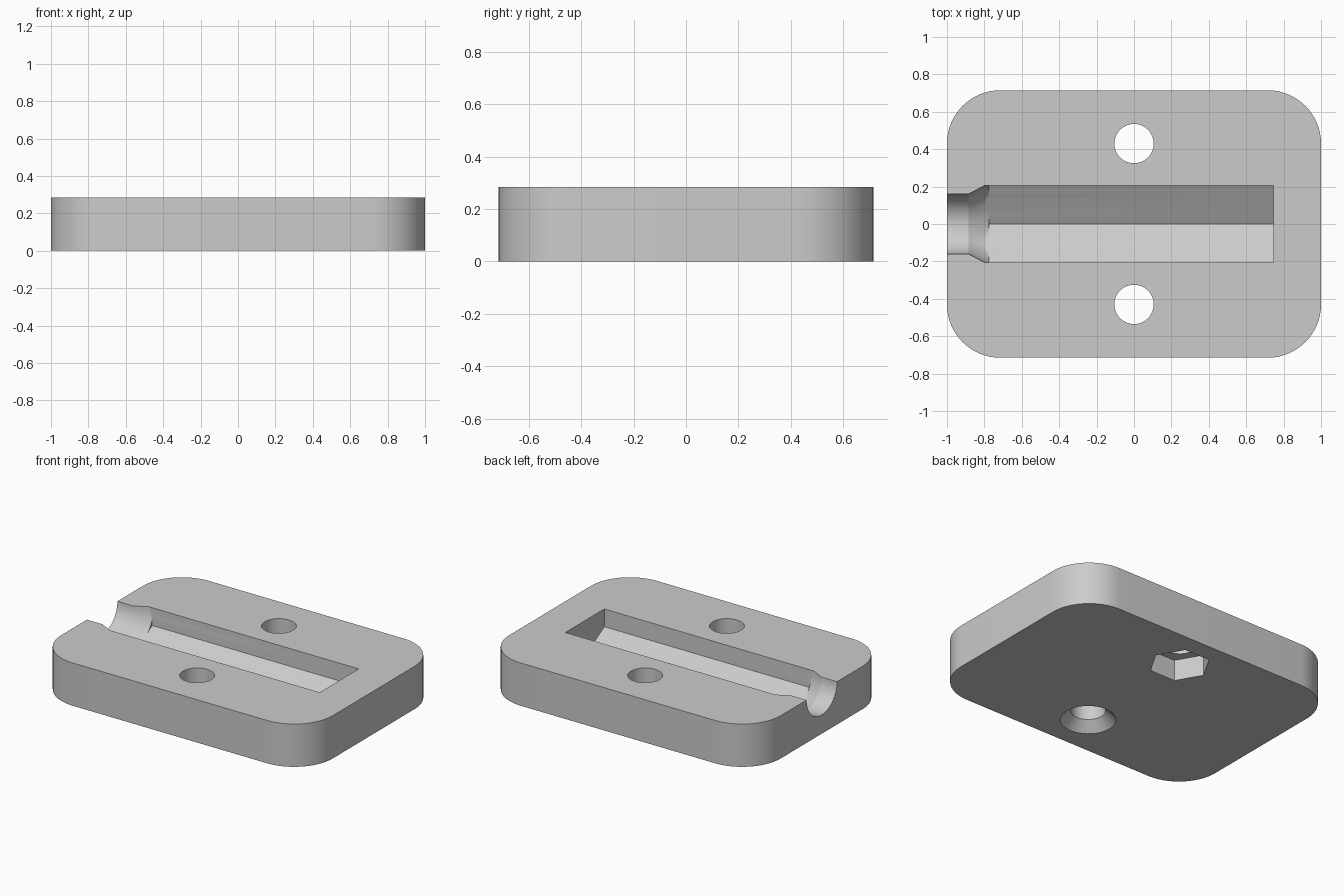
import bpy
import bmesh
import math

cube = bpy.data.objects.get("Cube")
if cube:
    bpy.data.objects.remove(cube)

HALF_X, HALF_Y, HEIGHT, CORNER = 1.0, 0.715, 0.285, 0.285
STEPS = 48

grey = bpy.data.materials.new("plain_grey")
grey.use_nodes = True
colour = (0.6, 0.6, 0.6, 1)
grey.diffuse_color = colour
grey.node_tree.nodes["Principled BSDF"].inputs["Base Color"].default_value = colour


def loft(name, rings):
    """Skin a closed solid through rings of equal point count."""
    bm = bmesh.new()
    loops = [[bm.verts.new(p) for p in ring] for ring in rings]
    for a, b in zip(loops, loops[1:]):
        for i in range(len(a)):
            j = (i + 1) % len(a)
            bm.faces.new((a[i], a[j], b[j], b[i]))
    bm.faces.new(loops[0])
    bm.faces.new(loops[-1])
    bmesh.ops.recalc_face_normals(bm, faces=bm.faces)
    mesh = bpy.data.meshes.new(name)
    bm.to_mesh(mesh)
    bm.free()
    mesh.materials.append(grey)
    obj = bpy.data.objects.new(name, mesh)
    bpy.context.collection.objects.link(obj)
    return obj


def hex_radius(angle, apothem, turn=0.0):
    """Polar radius of a hexagon with a corner at the turn angle."""
    sector = math.pi / 3
    return apothem / math.cos((angle - turn) % sector - sector / 2)


ANGLES = [2 * math.pi * i / STEPS for i in range(STEPS)]


def upright_ring(y, z, radius):
    return [(radius(a) * math.cos(a), y + radius(a) * math.sin(a), z) for a in ANGLES]


def lying_ring(x, radius):
    return [(x, radius(a) * math.cos(a), HEIGHT + radius(a) * math.sin(a)) for a in ANGLES]


def circle(r):
    return lambda a: r


# Plate with rounded corners
outline = []
for quarter, (sx, sy) in enumerate([(1, 1), (-1, 1), (-1, -1), (1, -1)]):
    for i in range(17):
        a = math.pi / 2 * (quarter + i / 16)
        outline.append((sx * (HALF_X - CORNER) + CORNER * math.cos(a),
                        sy * (HALF_Y - CORNER) + CORNER * math.sin(a)))
plate = loft("grooved_plate", [[(x, y, z) for x, y in outline] for z in (0, HEIGHT)])

# Groove: round mouth, chamfered shoulder, then a hexagonal trough
FLAT, MOUTH = 0.205, 0.16
CONE_START, CONE_FULL, HEX_START, HEX_END = -0.885, -0.8, -0.775, 0.745


def hexagon(a):
    return hex_radius(a, FLAT, math.pi / 6)


def shoulder(x):
    cone = MOUTH + (FLAT - MOUTH) * (x - CONE_START) / (CONE_FULL - CONE_START)
    return lambda a: min(cone, hexagon(a))


rings = [lying_ring(-1.1, circle(MOUTH)), lying_ring(CONE_START, circle(MOUTH))]
for i in range(6):
    x = CONE_FULL + (HEX_START - CONE_FULL) * i / 5
    rings.append(lying_ring(x, shoulder(x)))
rings += [lying_ring(HEX_START, hexagon), lying_ring(HEX_END, hexagon)]
groove = loft("groove_cutter", rings)

# Two bolt holes: countersunk at the front, nut pocket at the back
HOLE_Y, HOLE_R, SINK_R, POCKET = 0.43, 0.105, 0.168, 0.14


def nut(a):
    return hex_radius(a, 0.162)


bore, top = circle(HOLE_R), HEIGHT + 0.1
countersunk = loft("countersunk_hole_cutter", [
    upright_ring(-HOLE_Y, -0.05, circle(SINK_R + 0.05)),
    upright_ring(-HOLE_Y, SINK_R - HOLE_R, bore),
    upright_ring(-HOLE_Y, top, bore)])
nut_hole = loft("nut_hole_cutter", [
    upright_ring(HOLE_Y, -0.05, nut),
    upright_ring(HOLE_Y, POCKET, nut),
    upright_ring(HOLE_Y, POCKET, bore),
    upright_ring(HOLE_Y, top, bore)])

# Cut the openings and discard the cutters
bpy.ops.object.select_all(action="DESELECT")
plate.select_set(True)
bpy.context.view_layer.objects.active = plate
for cutter in (groove, countersunk, nut_hole):
    cutter.hide_render = True
    mod = plate.modifiers.new(cutter.name, "BOOLEAN")
    mod.operation = "DIFFERENCE"
    mod.solver = "EXACT"
    mod.object = cutter
    bpy.ops.object.modifier_apply(modifier=mod.name)
    bpy.data.objects.remove(cutter)
bpy.ops.object.shade_smooth_by_angle(angle=math.radians(20))
